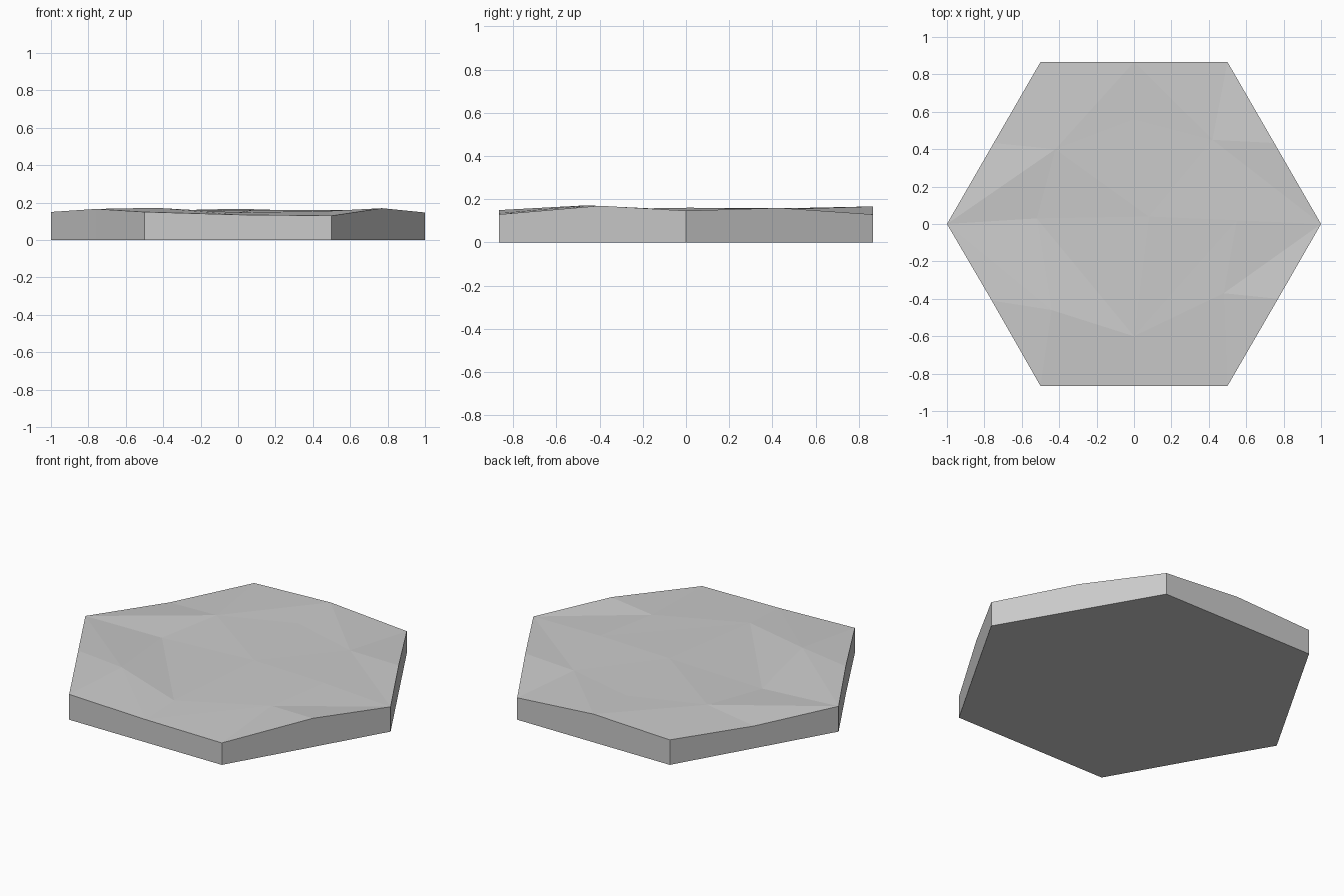
import bpy
import bmesh

if "Cube" in bpy.data.objects:
    bpy.data.objects.remove(bpy.data.objects["Cube"])

# One grey stone colour
stone = bpy.data.materials.new("grey stone")
stone.use_nodes = True
grey = (0.6, 0.6, 0.6, 1)
stone.diffuse_color = grey
stone.node_tree.nodes["Principled BSDF"].inputs["Base Color"].default_value = grey

# Uneven surface, row by row from front to back
front_edge = [(-.5, -.866, .15), (0, -.866, .135), (.5, -.866, .13)]
front_row = [(-.76, -.41, .166), (-.44, -.46, .172), (0, -.6, .147),
             (.48, -.37, .155), (.77, -.4, .17)]
middle_row = [(-1, 0, .15), (-.52, .03, .138), (.08, .04, .16),
              (.55, .02, .161), (1, 0, .147)]
back_row = [(-.75, .433, .132), (-.42, .4, .157), (0, .56, .16),
            (.42, .45, .154), (.75, .433, .16)]
back_edge = [(-.5, .866, .148), (0, .866, .167), (.5, .866, .13)]

bm = bmesh.new()
f_edge, f_row, m_row, b_row, b_edge = [
    [bm.verts.new(p) for p in row]
    for row in (front_edge, front_row, middle_row, back_row, back_edge)]


def patch(a, b, c, d, flip):
    """Two triangles for a quad given anticlockwise; flip picks the diagonal."""
    if flip:
        bm.faces.new((a, b, d))
        bm.faces.new((b, c, d))
    else:
        bm.faces.new((a, b, c))
        bm.faces.new((a, c, d))


# Two wide bands either side of the middle
for low, high, flips in ((f_row, m_row, (1, 1, 0, 0)), (m_row, b_row, (0, 1, 0, 1))):
    for i, flip in enumerate(flips):
        patch(low[i], low[i + 1], high[i + 1], high[i], flip)

# Narrow bands and corner triangles at the front and back
for i in range(2):
    patch(f_edge[i], f_edge[i + 1], f_row[i + 2], f_row[i + 1], i == 0)
    patch(b_row[i + 1], b_row[i + 2], b_edge[i + 1], b_edge[i], i == 1)
bm.faces.new((f_edge[0], f_row[1], f_row[0]))
bm.faces.new((f_edge[2], f_row[4], f_row[3]))
bm.faces.new((b_row[0], b_row[1], b_edge[0]))
bm.faces.new((b_row[3], b_row[4], b_edge[2]))

# Straight walls down to the ground, and a flat underside
rim = [e for e in bm.edges if e.is_boundary]
walls = bmesh.ops.extrude_edge_only(bm, edges=rim)["geom"]
for v in walls:
    if isinstance(v, bmesh.types.BMVert):
        v.co.z = 0
bmesh.ops.holes_fill(bm, edges=[e for e in bm.edges if e.is_boundary], sides=0)
bmesh.ops.recalc_face_normals(bm, faces=bm.faces)

mesh = bpy.data.meshes.new("hexagonal_tile")
bm.to_mesh(mesh)
bm.free()
mesh.materials.append(stone)
tile = bpy.data.objects.new("hexagonal_tile", mesh)
bpy.context.collection.objects.link(tile)
